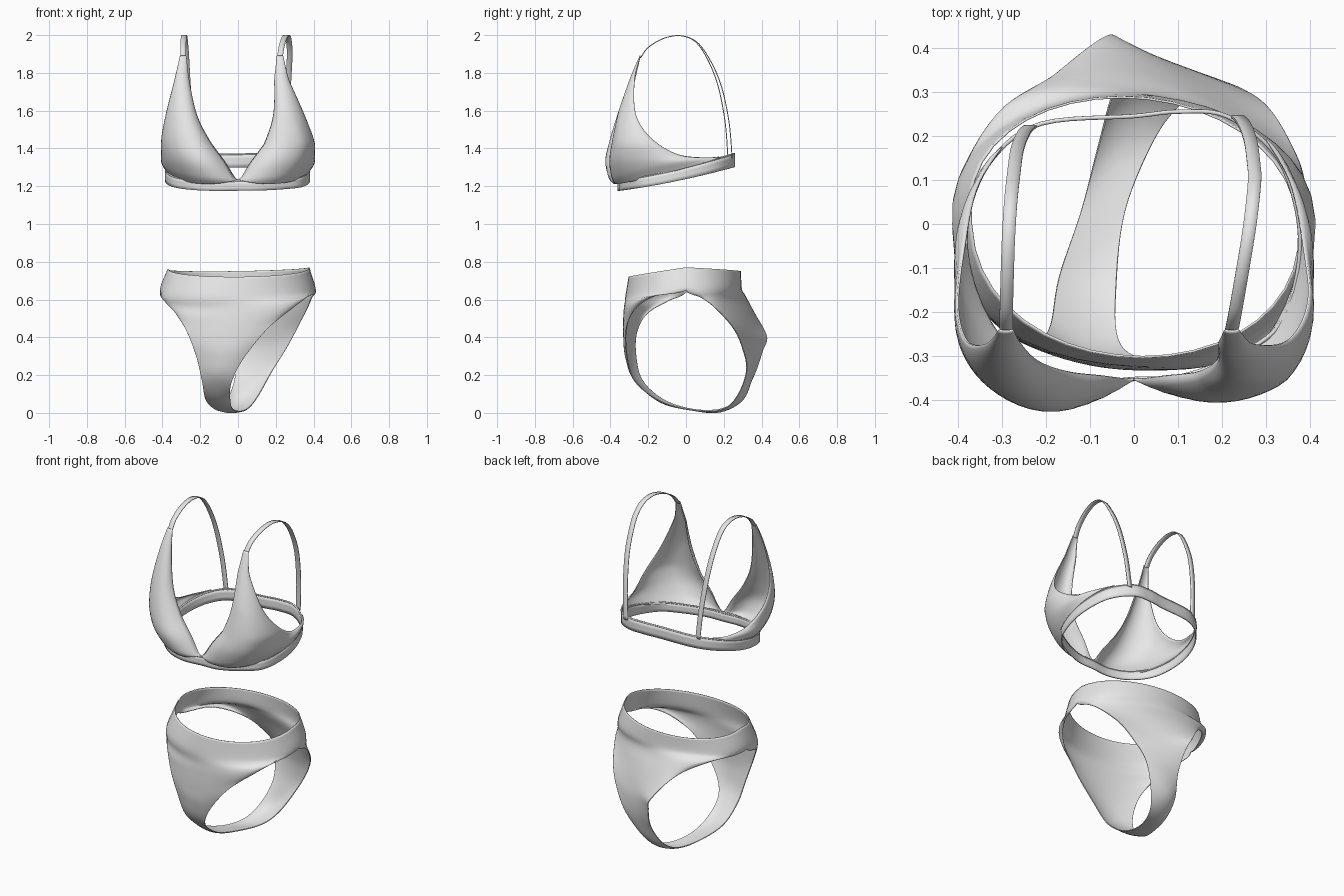
import bpy, bmesh, math
from mathutils import Vector

cube = bpy.data.objects.get("Cube")
if cube:
    bpy.data.objects.remove(cube, do_unlink=True)

fabric = bpy.data.materials.new("light grey fabric")
fabric.use_nodes = True
grey = (0.8, 0.8, 0.8, 1)
fabric.diffuse_color = grey
fabric.node_tree.nodes["Principled BSDF"].inputs["Base Color"].default_value = grey
STEPS = 6


def spline(points, closed=False):
    """Smooth curve through points of any dimension."""
    n = len(points)
    pick = (lambda i: points[i % n]) if closed else (lambda i: points[min(max(i, 0), n - 1)])
    out = []
    for i in range(n if closed else n - 1):
        a, b, c, d = (pick(i + k) for k in (-1, 0, 1, 2))
        for s in range(STEPS):
            t = s / STEPS
            out.append([q + t * ((r - p) + t * ((2*p - 5*q + 4*r - w) + t * (3*(q - r) + w - p))) / 2
                        for p, q, r, w in zip(a, b, c, d)])
    if not closed:
        out.append(list(points[-1]))
    return out


def sheet(name, grid, closed=False, thickness=0.005, seam=False):
    """Thin cloth surface from rows of points."""
    bm = bmesh.new()
    rows = [[bm.verts.new(p) for p in row] for row in grid]
    if closed:
        rows.append(rows[0])
    for a, b in zip(rows, rows[1:]):
        for i in range(len(a) - 1):
            bm.faces.new((a[i], a[i + 1], b[i + 1], b[i]))
    if seam:
        # join the first and last rows along the hip seams
        sides = [row[k] for row in rows[:STEPS + 1] + rows[-STEPS - 1:] for k in (0, -1)]
        for v in sides:
            v.co.y = 0
        bmesh.ops.remove_doubles(bm, verts=sides, dist=0.008)
    bmesh.ops.recalc_face_normals(bm, faces=bm.faces)
    mesh = bpy.data.meshes.new(name)
    bm.to_mesh(mesh)
    bm.free()
    mesh.materials.append(fabric)
    mesh.shade_smooth()
    obj = bpy.data.objects.new(name, mesh)
    bpy.context.collection.objects.link(obj)
    solid = obj.modifiers.new("cloth thickness", 'SOLIDIFY')
    solid.thickness = thickness
    solid.offset = 0


def loft(sections, cols=20):
    """Each section: one edge, middle, other edge, roundness of the arc."""
    grid = []
    for row in spline([(*l, *c, *r, e) for l, c, r, e in sections]):
        l, c, r, e = Vector(row[:3]), Vector(row[3:6]), Vector(row[6:9]), row[9]
        mid, half = (l + r) / 2, (r - l) / 2
        line = []
        for i in range(cols + 1):
            a = math.pi * (i / cols - 0.5)
            line.append(mid + half * math.sin(a) + (c - mid) * max(math.cos(a), 0) ** (2 * e))
        grid.append(line)
    return grid


# Briefs: one strip running from front waist, under, to back waist
front = [
    ((-.37, 0, .76), (.02, -.302, .72), (.375, 0, .77), .45),
    ((-.41, 0, .64), (0, -.318, .62), (.41, 0, .65), .42),
    ((-.388, -.09, .595), (0, -.323, .56), (.37, -.15, .625), .45),
    ((-.33, -.2, .53), (-.02, -.326, .5), (.29, -.26, .56), .6),
    ((-.27, -.26, .43), (-.06, -.325, .4), (.16, -.315, .45), 1),
    ((-.22, -.265, .3), (-.09, -.315, .3), (.03, -.31, .29), 1),
    ((-.19, -.23, .17), (-.11, -.27, .18), (-.035, -.265, .16), 1),
    ((-.17, -.12, .07), (-.1, -.14, .06), (-.04, -.13, .06), 1),
    ((-.12, .03, .02), (-.07, .03, .015), (-.02, .03, .015), 1),
]
back = [
    ((-.08, .18, .02), (-.03, .18, .005), (.04, .18, .015), 1),
    ((-.05, .29, .08), (.02, .3, .07), (.1, .265, .08), 1),
    ((-.015, .36, .2), (.09, .345, .2), (.18, .32, .22), 1),
    ((-.03, .405, .33), (.1, .36, .33), (.255, .3, .34), 1),
    ((-.065, .425, .41), (.1, .345, .43), (.315, .25, .45), 1),
    ((-.18, .335, .55), (.07, .32, .54), (.37, .15, .56), .75),
    ((-.32, .2, .625), (.01, .3, .62), (.39, .08, .61), .5),
    ((-.41, 0, .64), (-.02, .292, .67), (.41, 0, .65), .45),
    ((-.37, 0, .76), (-.03, .288, .75), (.375, 0, .77), .45),
]
sheet("briefs", loft(front + back), seam=True)

# Under-bust band: a closed ribbon rising toward the back
ring = [(0, -.352), (-.12, -.358), (-.24, -.32), (-.335, -.23), (-.378, -.1), (-.375, .03),
        (-.32, .15), (-.21, .228), (0, .245), (.1, .255), (.21, .245), (.32, .16),
        (.37, .03), (.373, -.1), (.33, -.23), (.23, -.3), (.11, -.345)]
loop = spline(ring, closed=True)


def band_height(y, level):
    t = (y + .36) / .61
    return 1.175 + .08 * t + .045 * t * t + level * (.05 + .02 * t)


sheet("under_bust_band",
      [[(x, y, band_height(y, k / 3)) for k in range(4)] for x, y in loop], closed=True, thickness=.008)

# Piping along the top of the band
curve = bpy.data.curves.new("band_piping", 'CURVE')
curve.dimensions = '3D'
curve.bevel_depth = .005
curve.bevel_resolution = 2
path = curve.splines.new('POLY')
path.points.add(len(loop) - 1)
for p, (x, y) in zip(path.points, loop):
    p.co = (x, y, band_height(y, 1), 1)
path.use_cyclic_u = True
curve.materials.append(fabric)
bpy.context.collection.objects.link(bpy.data.objects.new("band_piping", curve))

# Cups: inner edge, fullest line, outer edge that sweeps into the side wing
cup = [
    ((-.275, -.24, 1.89), (-.29, -.243, 1.89), (-.305, -.24, 1.89), .5),
    ((-.26, -.27, 1.76), (-.295, -.298, 1.76), (-.335, -.272, 1.76), .5),
    ((-.22, -.31, 1.58), (-.3, -.36, 1.57), (-.38, -.265, 1.58), .5),
    ((-.15, -.335, 1.44), (-.307, -.385, 1.43), (-.4, -.185, 1.455), .5),
    ((-.07, -.345, 1.33), (-.31, -.37, 1.34), (-.385, -.05, 1.37), .5),
    ((-.02, -.352, 1.25), (-.325, -.3, 1.28), (-.355, .085, 1.35), .5),
    ((0, -.352, 1.235), (-.326, -.222, 1.24), (-.3, .175, 1.355), .5),
]
strap = [(-.29, -.24, 1.88), (-.29, -.2, 1.935), (-.288, -.12, 1.982), (-.285, -.03, 1.997),
         (-.28, .05, 1.965), (-.273, .115, 1.87), (-.265, .17, 1.73), (-.25, .207, 1.54),
         (-.235, .222, 1.35)]


def clamp(t):
    return min(max(t, 0), 1)


def other_side(p):
    """Mirror a point, leaning the top inward and flattening the front a little."""
    x, y, z = p
    lean = .068 * clamp((z - 1.42) / .35) * clamp((.1 - y) / .34)
    return (-x - lean, y + .3 * max(-.355 - y, 0) + .1 * max(y, 0), z)


cup_grid = loft(cup)
strap_grid = [[(x + w, y, z) for w in (-.015, 0, .015)] for x, y, z in spline(strap)]
for part, grid in (("cup", cup_grid), ("shoulder_strap", strap_grid)):
    sheet("right_" + part, grid)
    sheet("left_" + part, [[other_side(p) for p in row] for row in grid])
